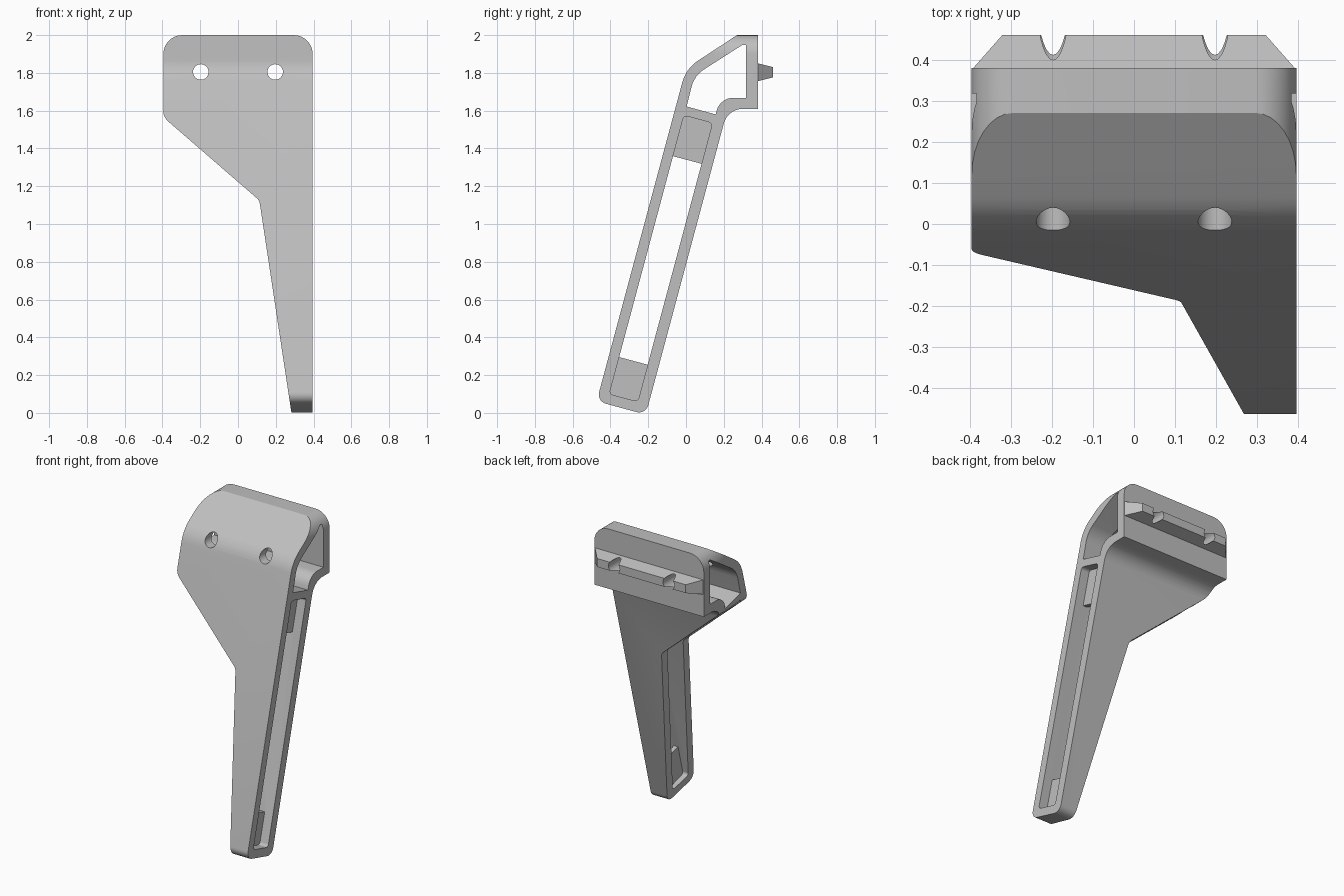
import bpy, bmesh, math
from mathutils import Vector

cube = bpy.data.objects.get("Cube")
if cube:
    bpy.data.objects.remove(cube, do_unlink=True)

grey = bpy.data.materials.new("plain_grey")
grey.use_nodes = True
colour = (0.52, 0.52, 0.52, 1)
grey.diffuse_color = colour
grey.node_tree.nodes["Principled BSDF"].inputs["Base Color"].default_value = colour


def rounded(corners, steps=8):
    """Replace each (a, b, radius) corner by a tangent arc."""
    out = []
    for i, (a, b, r) in enumerate(corners):
        p = Vector((a, b))
        u = (Vector(corners[i - 1][:2]) - p).normalized()
        v = (Vector(corners[(i + 1) % len(corners)][:2]) - p).normalized()
        if r == 0:
            out.append(p)
            continue
        half = u.angle(v) / 2
        centre = p + (u + v).normalized() * (r / math.sin(half))
        start = p + u * (r / math.tan(half)) - centre
        end = p + v * (r / math.tan(half)) - centre
        sweep = math.pi - 2 * half
        for k in range(steps + 1):
            t = k / steps
            out.append(centre + (start * math.sin((1 - t) * sweep)
                                 + end * math.sin(t * sweep)) / math.sin(sweep))
    return out


def loft(name, ring_a, ring_b):
    bm = bmesh.new()
    a = [bm.verts.new(p) for p in ring_a]
    b = [bm.verts.new(p) for p in ring_b]
    bm.faces.new(a)
    bm.faces.new(b[::-1])
    for i in range(len(a)):
        bm.faces.new((a[i - 1], a[i], b[i], b[i - 1]))
    bmesh.ops.recalc_face_normals(bm, faces=bm.faces)
    mesh = bpy.data.meshes.new(name)
    bm.to_mesh(mesh)
    bm.free()
    mesh.materials.append(grey)
    obj = bpy.data.objects.new(name, mesh)
    bpy.context.collection.objects.link(obj)
    return obj


def along_x(name, pts, x0, x1):
    return loft(name, [(x0, *p) for p in pts], [(x1, *p) for p in pts])


def along_y(name, pts, y0, y1):
    return loft(name, [(p[0], y0, p[1]) for p in pts], [(p[0], y1, p[1]) for p in pts])


def combine(obj, tool, operation):
    tool.hide_render = True
    mod = obj.modifiers.new(operation.lower(), 'BOOLEAN')
    mod.operation, mod.object, mod.solver = operation, tool, 'EXACT'
    bpy.context.view_layer.objects.active = obj
    bpy.ops.object.modifier_apply(modifier=mod.name)
    bpy.data.objects.remove(tool, do_unlink=True)


# Side profile of the leaning leg and its bent head
side = rounded([(-0.473, 0.062, 0.05), (-0.213, -0.009, 0.05), (0.221, 1.61, 0.105),
                (0.38, 1.61, 0), (0.38, 2, 0), (0.27, 2, 0), (0, 1.823, 0.2)])
bracket = along_x("bracket", side, -0.5, 0.5)

# Open cavity in the head and long pocket in the leg
head = rounded([(0.003, 1.622, 0), (0.157, 1.58, 0), (0.18, 1.668, 0.09),
                (0.317, 1.668, 0), (0.317, 1.947, 0), (0.297, 1.947, 0), (0.045, 1.786, 0.15)])
combine(bracket, along_x("head_cavity", head, -1, 1), 'DIFFERENCE')
pocket = rounded([(-0.406, 0.1, 0.02), (-0.255, 0.06, 0.02),
                  (0.14, 1.534, 0.02), (-0.011, 1.575, 0.02)])
combine(bracket, along_x("leg_pocket", pocket, -1, 1), 'DIFFERENCE')

# Thin webs closing both ends of the pocket
for name, pts in (
        ("upper_web", [(-0.08, 1.362), (0.09, 1.317), (0.151, 1.545), (-0.019, 1.59)]),
        ("lower_web", [(-0.42, 0.09), (-0.26, 0.047), (-0.195, 0.253), (-0.36, 0.297)])):
    combine(bracket, along_x(name, pts, 0.305, 0.335), 'UNION')

# Front outline trims the width
outline = rounded([(-0.395, 2, 0.1), (-0.395, 1.565, 0.07), (0.113, 1.125, 0.05),
                   (0.298, -0.1, 0), (0.395, -0.1, 0), (0.395, 2, 0.1)])
combine(bracket, along_y("front_outline", outline, -1, 1), 'INTERSECT')


# Tapered rail on the back
def rail_ring(y, half, low, high):
    return [(-half, y, low), (half, y, low), (half, y, high), (-half, y, high)]


rail = loft("rail", rail_ring(0.375, 0.395, 1.755, 1.852), rail_ring(0.46, 0.32, 1.776, 1.831))
combine(bracket, rail, 'UNION')

# Two screw holes drilled from front to back
for x in (-0.197, 0.197):
    circle = [(x + 0.041 * math.cos(a), 1.805 + 0.041 * math.sin(a))
              for a in (math.tau * k / 32 for k in range(32))]
    combine(bracket, along_y("screw_hole", circle, -1, 1), 'DIFFERENCE')

bpy.ops.object.select_all(action='DESELECT')
bracket.select_set(True)
bpy.context.view_layer.objects.active = bracket
bpy.ops.object.shade_smooth_by_angle(angle=math.radians(30))
